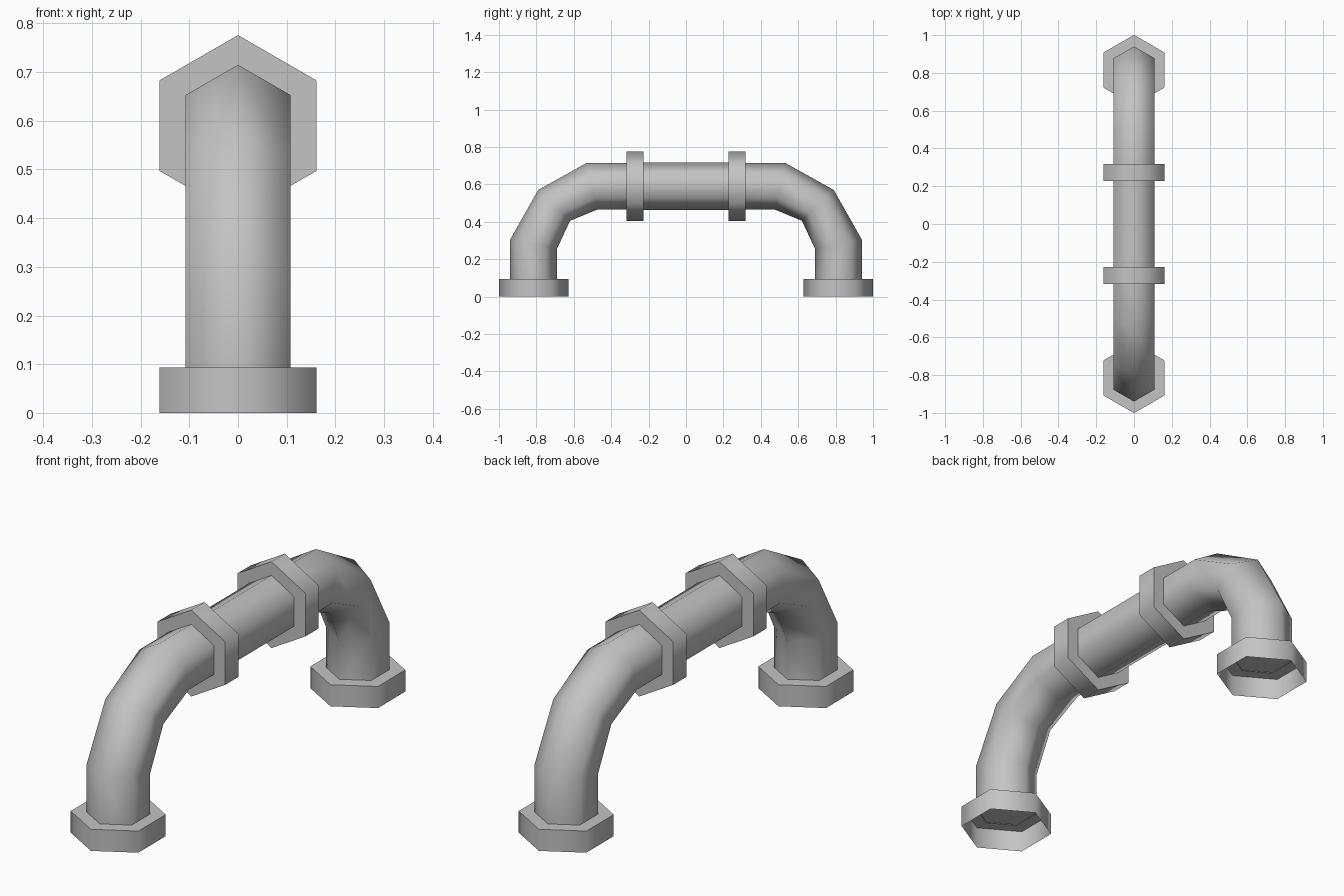
import bpy, bmesh, math

cube = bpy.data.objects.get("Cube")
if cube:
    bpy.data.objects.remove(cube)

SIDES = 6
PIPE_R, NUT_R = 0.125, 0.186
AXIS_Z, LEG_Y = 0.59, 0.815

steel = bpy.data.materials.new("grey_steel")
steel.use_nodes = True
colour = (0.55, 0.55, 0.55, 1)
steel.diffuse_color = colour
steel.node_tree.nodes["Principled BSDF"].inputs["Base Color"].default_value = colour


def hex_loft(name, rings, radius, cap_start=False, cap_end=False):
    """Skin hexagonal rings; each ring is given by its outer and inner corner in (y, z)."""
    bm = bmesh.new()
    loops = []
    for (oy, oz), (iy, iz) in rings:
        loop = []
        for i in range(SIDES):
            a = math.tau * i / SIDES
            t = (1 - math.cos(a)) / 2
            loop.append(bm.verts.new((radius * math.sin(a),
                                      oy + (iy - oy) * t, oz + (iz - oz) * t)))
        loops.append(loop)
    for a, b in zip(loops, loops[1:]):
        for i in range(SIDES):
            j = (i + 1) % SIDES
            bm.faces.new((a[i], a[j], b[j], b[i]))
    if cap_start:
        bm.faces.new(loops[0])
    if cap_end:
        bm.faces.new(loops[-1])
    bmesh.ops.recalc_face_normals(bm, faces=bm.faces)
    # An open shell may come out reversed: make the first side face point outward
    bm.faces.ensure_lookup_table()
    face = bm.faces[0]
    face.normal_update()
    (oy, oz), (iy, iz) = rings[0]
    outward = face.normal.x * math.sin(math.pi / SIDES)
    if outward < 0:
        bmesh.ops.reverse_faces(bm, faces=bm.faces)
    mesh = bpy.data.meshes.new(name)
    bm.to_mesh(mesh)
    bm.free()
    mesh.materials.append(steel)
    obj = bpy.data.objects.new(name, mesh)
    bpy.context.collection.objects.link(obj)
    bpy.ops.object.select_all(action="DESELECT")
    obj.select_set(True)
    bpy.context.view_layer.objects.active = obj
    bpy.ops.object.shade_smooth_by_angle(angle=math.radians(65))
    return obj


def upright(y, r):
    return ((y, AXIS_Z + r), (y, AXIS_Z - r))


def level(s, z, r):
    return ((s * (LEG_Y + r), z), (s * (LEG_Y - r), z))


# Straight pipe between the two collars
hex_loft("middle_pipe", [upright(-0.27, 0.127), upright(0.27, 0.127)], PIPE_R)

for s, side in ((-1, "front"), (1, "back")):
    # Elbow with mitred bends from the collar down to the foot
    bends = [((0.53, 0.715), (0.475, 0.465)),
             ((0.79, 0.57), (0.62, 0.405)),
             ((0.94, 0.305), (0.69, 0.255))]
    rings = [upright(s * 0.27, PIPE_R)]
    rings += [((s * oy, oz), (s * iy, iz)) for (oy, oz), (iy, iz) in bends]
    rings.append(level(s, 0.09, PIPE_R))
    hex_loft(side + "_elbow", rings, PIPE_R)

    # Collar around the joint
    hex_loft(side + "_collar", [upright(s * 0.228, NUT_R), upright(s * 0.318, NUT_R)],
             NUT_R, True, True)

    # Foot nut, open underneath
    hex_loft(side + "_foot_nut", [level(s, 0, NUT_R), level(s, 0.093, NUT_R)],
             NUT_R, False, True)
